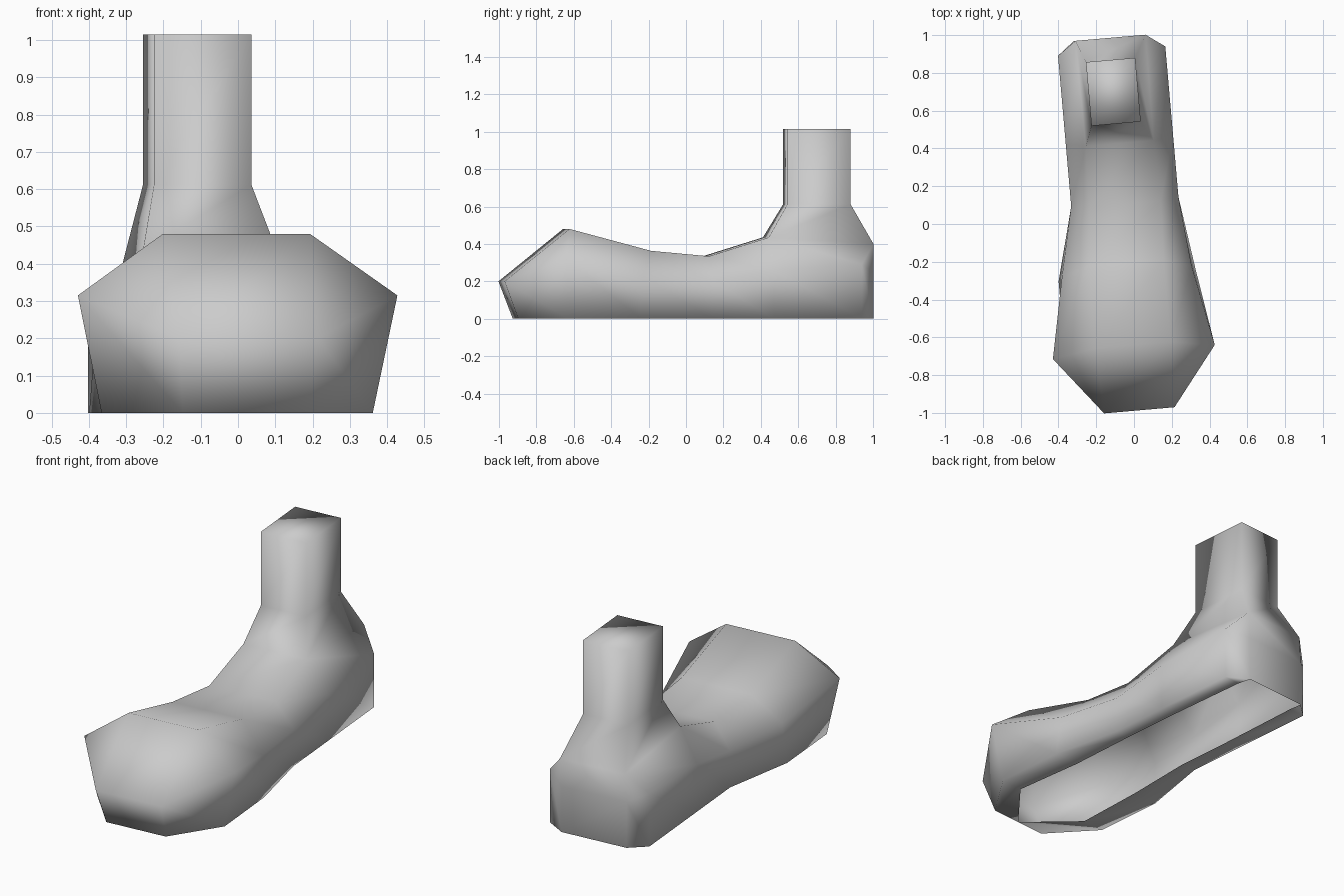
import bpy, bmesh, math
from mathutils import Matrix

cube = bpy.data.objects.get("Cube")
if cube:
    bpy.data.objects.remove(cube)

mat = bpy.data.materials.new("plain grey")
mat.use_nodes = True
grey = (0.6, 0.6, 0.6, 1)
mat.diffuse_color = grey
mat.node_tree.nodes["Principled BSDF"].inputs["Base Color"].default_value = grey

bm = bmesh.new()


def ring(centre, rim, bottom, middle, top):
    """Cross-section around x = centre; rim is the half width of the sole opening,
    the others are (half width, y, z) points."""
    half = [(rim, bottom[1], 0), bottom, middle, top]
    points = [(centre - w, y, z) for w, y, z in half]
    points += [(centre + w, y, z) for w, y, z in reversed(half)]
    return [bm.verts.new(p) for p in points]


# Cross-sections from toe to heel
toe_edge = (0.187, -0.985, 0.2)
heel_top = (0.186, 0.993, 0.4)
rings = [
    ring(-0.058, 0, (0.17, -0.91, 0), toe_edge, toe_edge),
    ring(-0.06, 0.235, (0.365, -0.66, 0), (0.43, -0.675, 0.315), (0.198, -0.637, 0.48)),
    ring(-0.06, 0.215, (0.364, -0.267, 0), (0.345, -0.25, 0.22), (0.2, -0.2, 0.363)),
    ring(-0.038, 0.2, (0.285, 0.122, 0), (0.285, 0.122, 0.2), (0.19, 0.11, 0.334)),
    ring(-0.038, 0.2, (0.285, 0.45, 0), (0.285, 0.45, 0.26), (0.18, 0.432, 0.435)),
    ring(-0.038, 0.19, (0.285, 0.922, 0), (0.285, 0.922, 0.29), heel_top),
    ring(-0.047, 0.186, (0.186, 0.993, 0), (0.186, 0.993, 0.25), heel_top),
]

# Skin of the foot with the sole's border, left open where the ankle rises
for i in range(len(rings) - 1):
    a, b = rings[i], rings[i + 1]
    for k in range(7):
        if (i, k) != (4, 3):
            bm.faces.new((a[k], a[k + 1], b[k + 1], b[k]))
bm.faces.new(rings[0])
bm.faces.new(rings[-1])

# Ankle and leg, lofted from the opening
loop = [rings[4][3], rings[4][4], rings[5][4], rings[5][3]]
for z in (0.612, 1.015):
    upper = [bm.verts.new((x, y, z)) for x, y in
             ((-0.179, 0.537), (0.083, 0.537), (0.083, 0.876), (-0.179, 0.876))]
    for k in range(4):
        n = (k + 1) % 4
        bm.faces.new((loop[k], loop[n], upper[n], upper[k]))
    loop = upper
bm.faces.new(loop)

# Weld the collapsed toe and heel points, then turn the foot slightly
bmesh.ops.remove_doubles(bm, verts=bm.verts[:], dist=0.012)
bmesh.ops.transform(bm, verts=bm.verts[:], matrix=Matrix.Rotation(math.radians(5), 4, "Z"))
bmesh.ops.recalc_face_normals(bm, faces=bm.faces[:])
for face in bm.faces:
    face.smooth = True

mesh = bpy.data.meshes.new("foot")
bm.to_mesh(mesh)
bm.free()
mesh.materials.append(mat)
foot = bpy.data.objects.new("foot", mesh)
bpy.context.collection.objects.link(foot)
